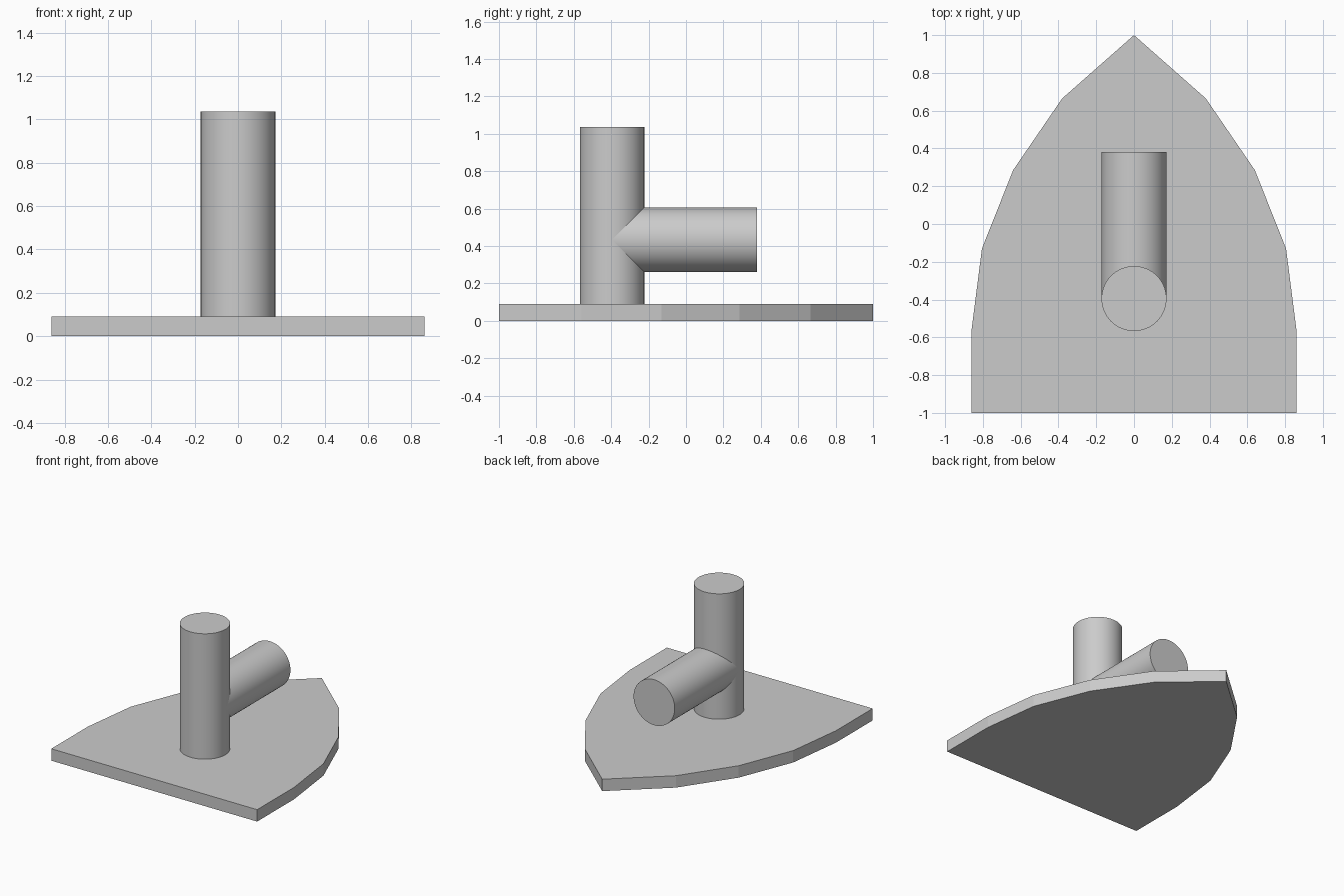
import bpy, bmesh, math

cube = bpy.data.objects.get("Cube")
if cube:
    bpy.data.objects.remove(cube, do_unlink=True)

grey = bpy.data.materials.new("light grey")
grey.use_nodes = True
grey.diffuse_color = (0.6, 0.6, 0.6, 1)
grey.node_tree.nodes["Principled BSDF"].inputs["Base Color"].default_value = (0.6, 0.6, 0.6, 1)

BASE_TOP = 0.09
RADIUS = 0.172
AXIS_Y = -0.395


# Pointed base plate, mirrored from half of its outline and extruded upwards
def make_base():
    half = [(0.86, -1), (0.86, -0.56), (0.805, -0.13), (0.64, 0.285), (0.38, 0.665)]
    outline = half + [(0, 1)] + [(-x, y) for x, y in reversed(half)]
    bm = bmesh.new()
    face = bm.faces.new([bm.verts.new((x, y, 0)) for x, y in outline])
    result = bmesh.ops.extrude_face_region(bm, geom=[face])
    top = [v for v in result["geom"] if isinstance(v, bmesh.types.BMVert)]
    bmesh.ops.translate(bm, verts=top, vec=(0, 0, BASE_TOP))
    bmesh.ops.recalc_face_normals(bm, faces=bm.faces)
    mesh = bpy.data.meshes.new("base_plate")
    bm.to_mesh(mesh)
    bm.free()
    mesh.materials.append(grey)
    bpy.context.collection.objects.link(bpy.data.objects.new("base_plate", mesh))


# Smooth round bar with sharp end rims
def make_bar(name, length, centre, tilt=0):
    bpy.ops.mesh.primitive_cylinder_add(vertices=64, radius=RADIUS, depth=length,
                                        location=centre, rotation=(tilt, 0, 0))
    bar = bpy.context.object
    bar.name = name
    bar.data.materials.append(grey)
    bpy.ops.object.shade_smooth_by_angle(angle=math.radians(30))


make_base()

# Upright post standing on the plate
post_top = 1.037
make_bar("upright_post", post_top - BASE_TOP, (0, AXIS_Y, (post_top + BASE_TOP) / 2))

# Side arm reaching backwards from the middle of the post
arm_end = 0.38
make_bar("rear_arm", arm_end - AXIS_Y, (0, (arm_end + AXIS_Y) / 2, 0.433), math.pi / 2)
